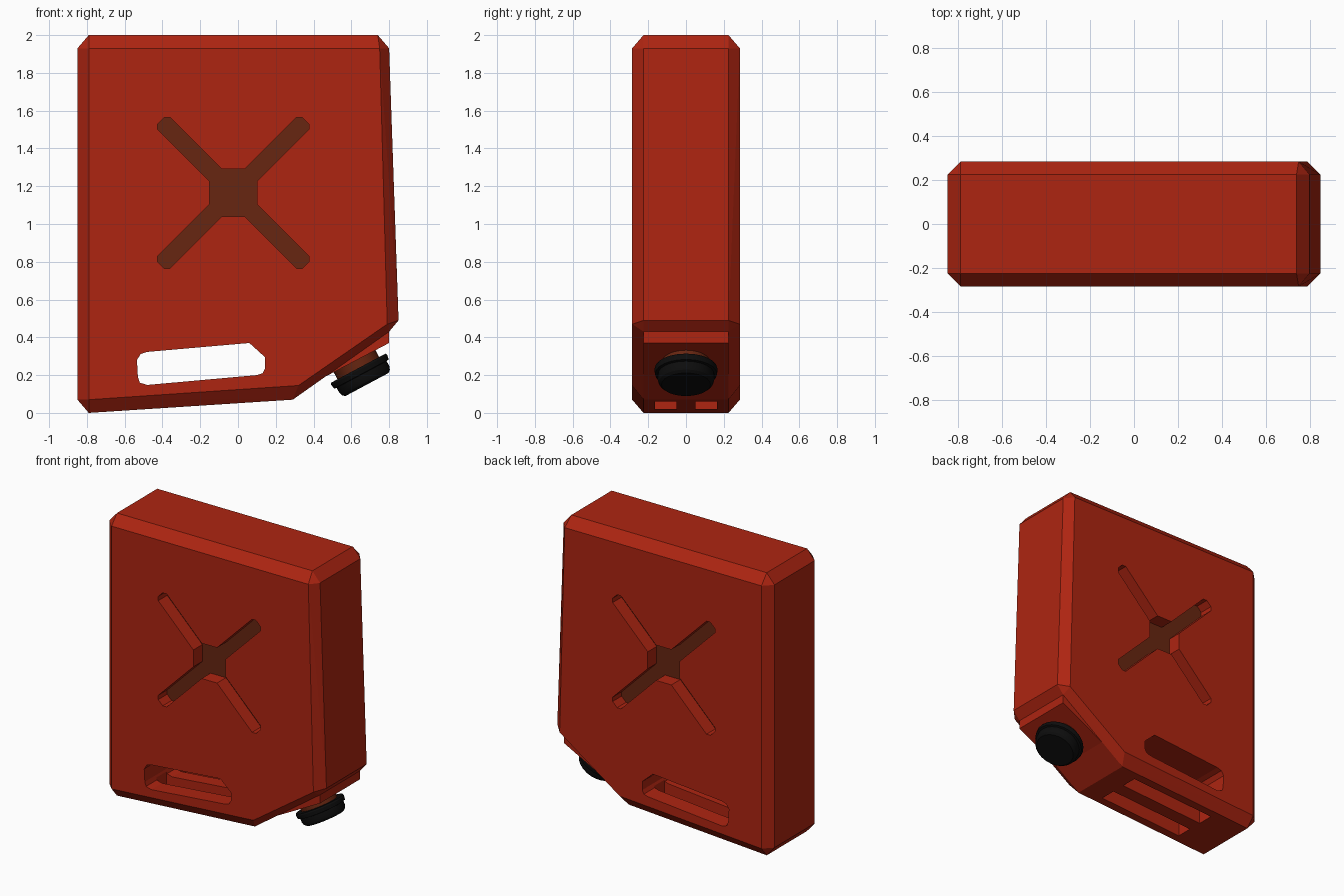
import bpy, bmesh, math
from mathutils import Vector, Matrix

if "Cube" in bpy.data.objects:
    bpy.data.objects.remove(bpy.data.objects["Cube"])

def material(name, color):
    m = bpy.data.materials.new(name)
    m.diffuse_color = (*color, 1)
    m.use_nodes = True
    m.node_tree.nodes["Principled BSDF"].inputs["Base Color"].default_value = m.diffuse_color
    return m

RED = material("red_paint", (0.42, 0.018, 0.0055))
BROWN = material("dark_brown", (0.135, 0.019, 0.0055))
BLACK = material("black_plastic", (0.004, 0.004, 0.004))

def make(name, bm, mats):
    bmesh.ops.recalc_face_normals(bm, faces=bm.faces[:])
    me = bpy.data.meshes.new(name)
    bm.to_mesh(me)
    bm.free()
    for m in mats:
        me.materials.append(m)
    ob = bpy.data.objects.new(name, me)
    bpy.context.collection.objects.link(ob)
    return ob

def prism(name, pts, y0, y1, mats, cap_index=0):
    """Extrude an xz outline from y0 to y1; end caps take cap_index."""
    bm = bmesh.new()
    a = [bm.verts.new((x, y0, z)) for x, z in pts]
    b = [bm.verts.new((x, y1, z)) for x, z in pts]
    for ring in (a, b):
        bm.faces.new(ring).material_index = cap_index
    n = len(pts)
    for i in range(n):
        j = (i + 1) % n
        bm.faces.new((a[i], a[j], b[j], b[i]))
    return make(name, bm, mats)

def lathe(name, profile, origin, axis, mat, sides=24):
    """Revolve (radius, height) pairs around an axis."""
    bm = bmesh.new()
    rot = Vector(axis).to_track_quat('Z', 'Y').to_matrix().to_4x4()
    mx = Matrix.Translation(origin) @ rot
    rings = []
    for r, h in profile:
        rings.append([bm.verts.new(mx @ Vector((r * math.cos(t), r * math.sin(t), h)))
                      for t in (2 * math.pi * k / sides for k in range(sides))])
    for a, b in zip(rings, rings[1:]):
        for i in range(sides):
            j = (i + 1) % sides
            bm.faces.new((a[i], a[j], b[j], b[i]))
    bm.faces.new(rings[0])
    bm.faces.new(rings[-1])
    ob = make(name, bm, [mat])
    bpy.ops.object.select_all(action='DESELECT')
    ob.select_set(True)
    bpy.context.view_layer.objects.active = ob
    bpy.ops.object.shade_smooth_by_angle(angle=math.radians(25))
    return ob

# Can body: chamfered slab from a wide inner outline and smaller side faces
HALF, RIM = 0.285, 0.225
outer = [(-0.85, 0.07), (-0.79, 0.0), (0.29, 0.07), (0.80, 0.43), (0.85, 0.49),
         (0.80, 1.93), (0.74, 2.0), (-0.79, 2.0), (-0.85, 1.93)]
side = [(-0.79, 0.07), (0.32, 0.145), (0.79, 0.47), (0.75, 1.93), (-0.79, 1.93)]
bm = bmesh.new()
for pts, y in ((outer, RIM), (side, HALF)):
    for x, z in pts:
        for s in (-1, 1):
            bm.verts.new((x, s * y, z))
bmesh.ops.convex_hull(bm, input=bm.verts[:])
bmesh.ops.dissolve_limit(bm, angle_limit=math.radians(1), verts=bm.verts[:], edges=bm.edges[:])
body = make("can_body", bm, [RED, BROWN])

# Cutters: hand hole, two slots between the handle bars, cross recess on both sides
both = [RED, BROWN]
hole = [(-0.53, 0.19), (-0.52, 0.16), (-0.48, 0.148), (0.10, 0.20), (0.13, 0.21), (0.143, 0.235),
        (0.143, 0.295), (0.06, 0.37), (-0.48, 0.323), (-0.515, 0.312), (-0.535, 0.28)]
cutters = [prism("hand_hole_cutter", hole, -0.5, 0.5, both)]
slot = [(-0.525, -0.1), (0.135, -0.1), (0.135, 0.25), (-0.525, 0.25)]
arm = [(0.125, 0.06), (0.40, 0.335), (0.40, 0.365), (0.365, 0.40), (0.335, 0.40), (0.06, 0.125)]
cross = []
for k in range(4):
    cross += [(x - 0.025, z + 1.165) for x, z in arm]
    arm = [(-z, x) for x, z in arm]
for s in (-1, 1):
    cutters.append(prism("slot_cutter", slot, s * 0.05, s * 0.165, both))
    cutters.append(prism("cross_cutter", cross, s * (HALF - 0.1), s * 0.4, both, 1))
for c in cutters:
    c.hide_render = True
    mod = body.modifiers.new("cut", 'BOOLEAN')
    mod.operation = 'DIFFERENCE'
    mod.solver = 'EXACT'
    mod.object = c

# Bake the cuts and drop the cutters
bpy.context.view_layer.update()
dg = bpy.context.evaluated_depsgraph_get()
baked = bpy.data.meshes.new_from_object(body.evaluated_get(dg))
body.modifiers.clear()
body.data = baked
for c in cutters:
    bpy.data.objects.remove(c)

# Wedge under the sloped corner that carries the spout
prism("spout_mount", [(0.36, 0.138), (0.80, 0.37), (0.80, 0.43), (0.77, 0.45), (0.38, 0.17)],
      -0.224, 0.224, [RED])

# Spout neck and screw cap
origin, axis = Vector((0.618, 0, 0.272)), Vector((0.47, 0, -0.88))
lathe("spout_neck", [(0.125, -0.02), (0.125, 0.045)], origin, axis, BROWN)
lathe("screw_cap", [(0.164, 0.04), (0.168, 0.05), (0.164, 0.075), (0.15, 0.078),
                    (0.15, 0.108), (0.144, 0.125), (0.13, 0.138)], origin, axis, BLACK)
